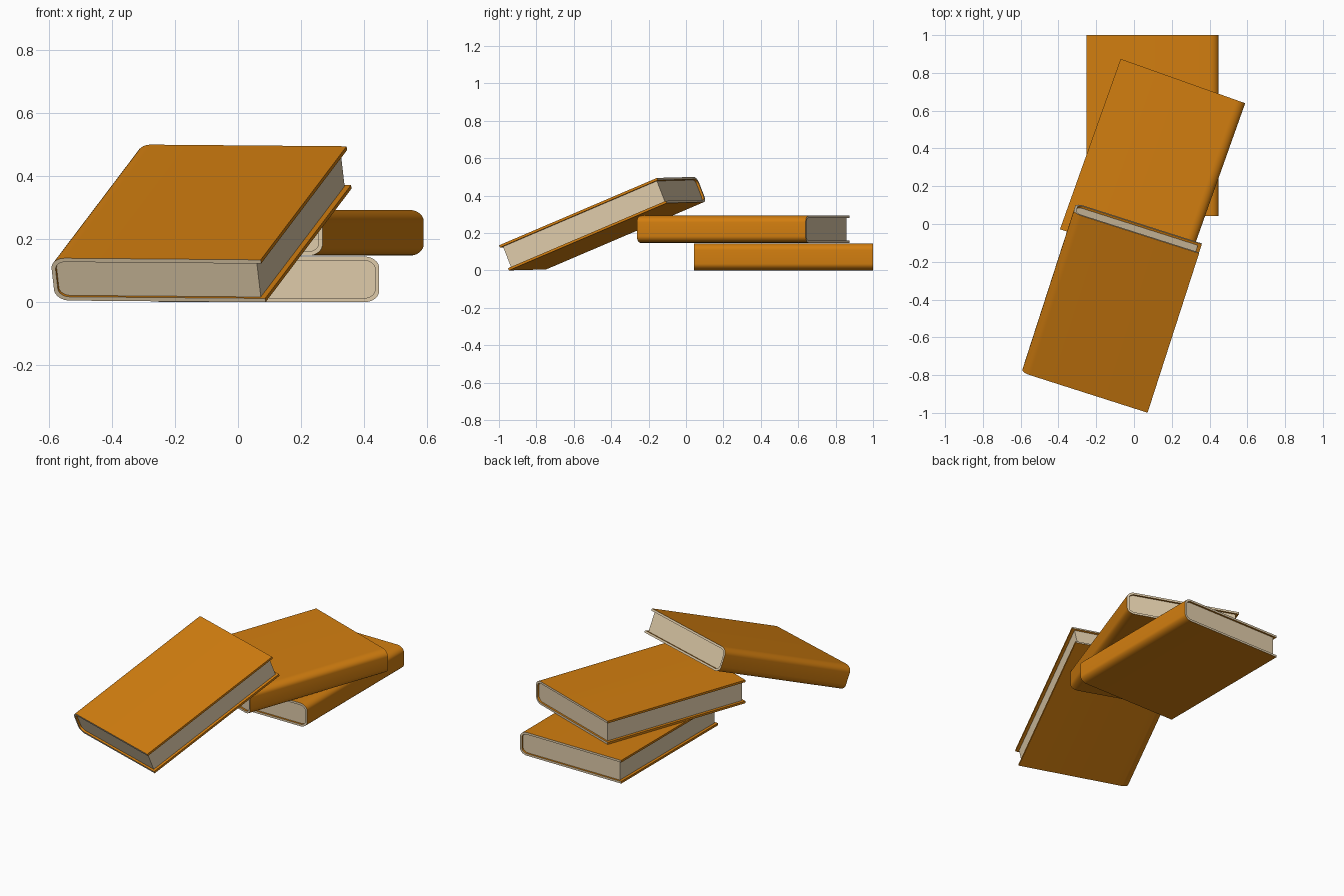
import bpy, bmesh, math
from mathutils import Matrix, Vector

if "Cube" in bpy.data.objects:
    bpy.data.objects.remove(bpy.data.objects["Cube"])

W, L, H = 0.70, 0.957, 0.145      # book width, length, thickness
T = 0.013                         # cover thickness
FORE, END = 0.018, 0.012          # page recess at the fore-edge and at the ends


def material(name, rgb):
    m = bpy.data.materials.new(name)
    m.diffuse_color = (*rgb, 1)
    m.use_nodes = True
    m.node_tree.nodes["Principled BSDF"].inputs["Base Color"].default_value = m.diffuse_color
    return m


ORANGE = material("orange cover", (0.65, 0.21, 0.005))
CREAM = material("cream paper", (0.74, 0.60, 0.40))


def spine_path(inset, x_open):
    """Open U profile in x/z: bottom edge, rounded spine on +x, top edge."""
    x1, z1 = W / 2 - inset, H / 2 - inset
    rx, rz = 0.048 - inset, 0.036 - inset * 0.7
    pts = [(x_open, -z1)]
    for i in range(9):
        a = -math.pi / 2 + i * math.pi / 16
        pts.append((x1 - rx + rx * math.cos(a), -z1 + rz + rz * math.sin(a)))
    pts += [(x, -z) for x, z in reversed(pts)]
    return pts


def finish(bm, name, mats, matrix):
    bmesh.ops.recalc_face_normals(bm, faces=bm.faces)
    me = bpy.data.meshes.new(name)
    for m in mats:
        me.materials.append(m)
    # cover ends show the cream board edge
    for f in bm.faces:
        f.material_index = 1 if len(mats) > 1 and abs(f.normal.y) > 0.9 else 0
    bm.to_mesh(me)
    bm.free()
    ob = bpy.data.objects.new(name, me)
    bpy.context.collection.objects.link(ob)
    ob.matrix_world = matrix
    bpy.ops.object.select_all(action='DESELECT')
    ob.select_set(True)
    bpy.context.view_layer.objects.active = ob
    bpy.ops.object.shade_smooth_by_angle(angle=math.radians(35))


def book(name, matrix):
    # cover: U-shaped strip with thickness, swept along y
    bm = bmesh.new()
    outer, inner = spine_path(0, -W / 2), spine_path(T, -W / 2)
    rings = [[[bm.verts.new((x, y, z)) for x, z in p] for p in (outer, inner)]
             for y in (-L / 2, L / 2)]
    (o0, i0), (o1, i1) = rings
    n = len(outer)
    for k in range(n - 1):
        for a, b in ((o0, o1), (i0, i1), (o0, i0), (o1, i1)):
            bm.faces.new((a[k], a[k + 1], b[k + 1], b[k]))
    for k in (0, n - 1):
        bm.faces.new((o0[k], o1[k], i1[k], i0[k]))
    finish(bm, name + "_cover", [ORANGE, CREAM], matrix)

    # page block filling the cover
    bm = bmesh.new()
    prof = spine_path(T, -W / 2 + FORE)
    y = L / 2 - END
    face = bm.faces.new([bm.verts.new((x, -y, z)) for x, z in prof])
    ext = bmesh.ops.extrude_face_region(bm, geom=[face], use_keep_orig=True)
    bmesh.ops.translate(bm, vec=(0, 2 * y, 0),
                        verts=[v for v in ext["geom"] if isinstance(v, bmesh.types.BMVert)])
    finish(bm, name + "_pages", [CREAM], matrix)


def rot(deg, axis):
    return Matrix.Rotation(math.radians(deg), 4, axis)


# flat bottom book, turned middle book, flipped book leaning on the stack
book("bottom_book", Matrix.Translation((0.0975, 0.5215, H / 2)))
book("middle_book", Matrix.Translation((0.0985, 0.306, 0.22)) @ rot(-19.6, 'Z'))
book("leaning_book", Matrix.Translation((-0.1175, -0.4445, 0.25))
     @ rot(-17.9, 'Z') @ rot(22.1, 'X') @ rot(180.5, 'Y'))
